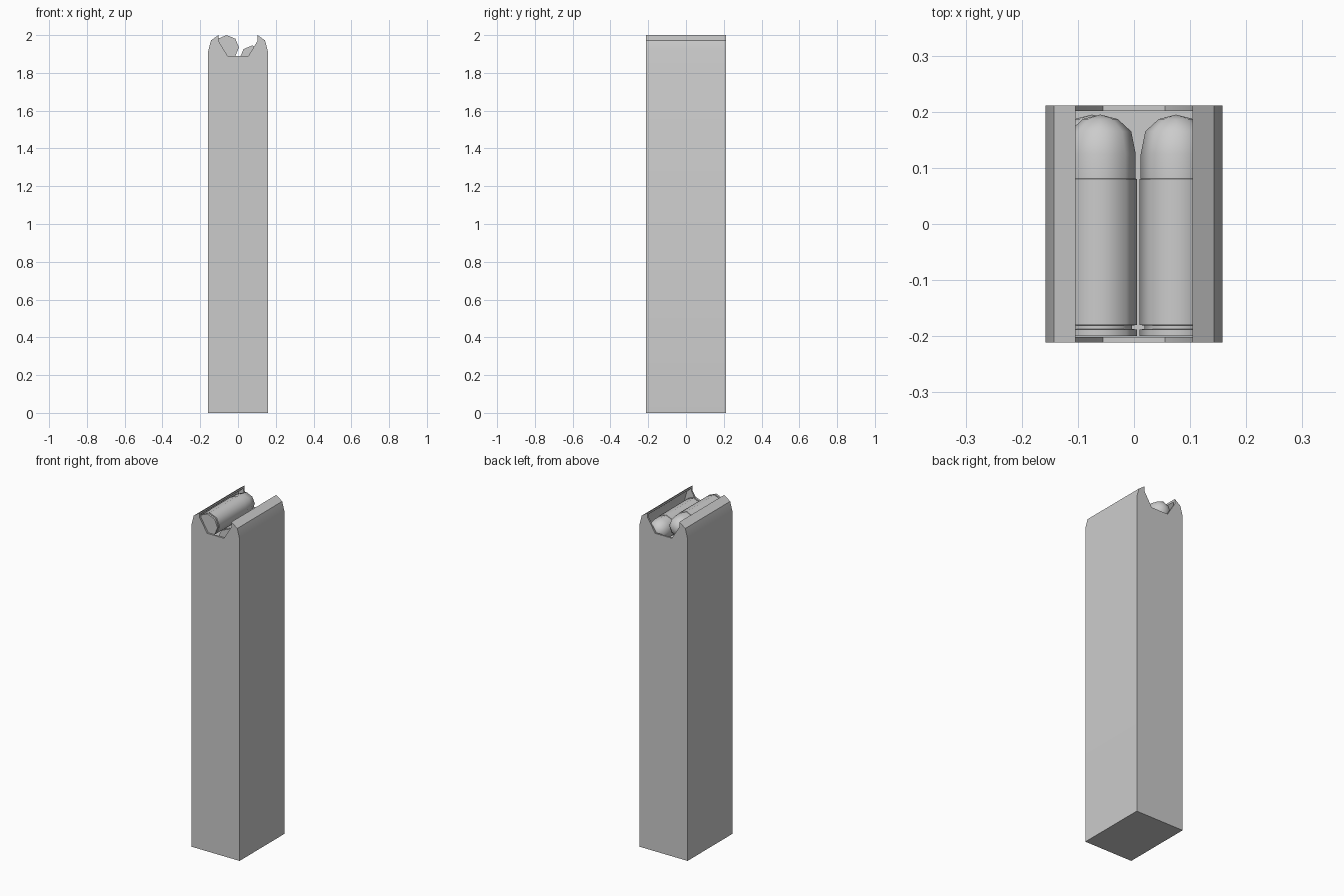
import bpy, bmesh, math

if "Cube" in bpy.data.objects:
    bpy.data.objects.remove(bpy.data.objects["Cube"])


def finish(name, bm, angle):
    bmesh.ops.recalc_face_normals(bm, faces=bm.faces)
    me = bpy.data.meshes.new(name)
    bm.to_mesh(me)
    bm.free()
    ob = bpy.data.objects.new(name, me)
    bpy.context.collection.objects.link(ob)
    bpy.ops.object.select_all(action='DESELECT')
    ob.select_set(True)
    bpy.context.view_layer.objects.active = ob
    bpy.ops.object.shade_smooth_by_angle(angle=math.radians(angle))
    return ob


def extrude_xz(name, pts, y0, y1):
    """Closed x-z outline extruded along y."""
    bm = bmesh.new()
    face = bm.faces.new([bm.verts.new((x, y0, z)) for x, z in pts])
    new = bmesh.ops.extrude_face_region(bm, geom=[face])['geom']
    bmesh.ops.translate(bm, vec=(0, y1 - y0, 0),
                        verts=[v for v in new if isinstance(v, bmesh.types.BMVert)])
    return finish(name, bm, 32)


def cartridge(name, cx, cz):
    """Eight-sided round lying along y, nose to the back."""
    profile = [(0, -.2), (.065, -.2), (.065, -.188), (.056, -.187), (.056, -.181),
               (.065, -.18), (.065, .08), (.063, .081), (.063, .125),
               (.055, .165), (.031, .187), (0, .195)]
    bm = bmesh.new()
    rings = []
    for r, y in profile:
        if r == 0:
            rings.append([bm.verts.new((cx, y, cz))] * 8)
        else:
            rings.append([bm.verts.new((cx + r * math.sin(i * math.pi / 4), y,
                                        cz + r * math.cos(i * math.pi / 4))) for i in range(8)])
    for a, b in zip(rings, rings[1:]):
        for i in range(8):
            j = (i + 1) % 8
            bm.faces.new(list(dict.fromkeys((a[i], a[j], b[j], b[i]))))
    return finish(name, bm, 50)


# Side walls with curled feed lips
wall = [(.158, 0), (.158, 1.915), (.143, 1.972), (.104, 2.0),
        (.104, 1.988), (.134, 1.963), (.148, 1.913), (.148, 0)]
for name, s in (("right_wall", 1), ("left_wall", -1)):
    extrude_xz(name, [(s * x, z) for x, z in wall], -.211, .211)

# Front and back walls with the notched top
half = [(.15, 0), (.15, 1.915), (.138, 1.967), (.104, 1.994), (.104, 1.97), (.055, 1.89)]
outline = half + [(-x, z) for x, z in reversed(half)]
extrude_xz("front_wall", outline, -.211, -.201)
extrude_xz("back_wall", outline, .201, .211)

# Base plate closing the bottom
extrude_xz("base_plate", [(-.15, 0), (.15, 0), (.15, .012), (-.15, .012)], -.205, .205)

# Staggered cartridges visible between the lips
cartridge("upper_cartridge", -.06, 1.935)
cartridge("second_cartridge", .075, 1.88)
cartridge("third_cartridge", -.075, 1.805)
cartridge("fourth_cartridge", .075, 1.74)
